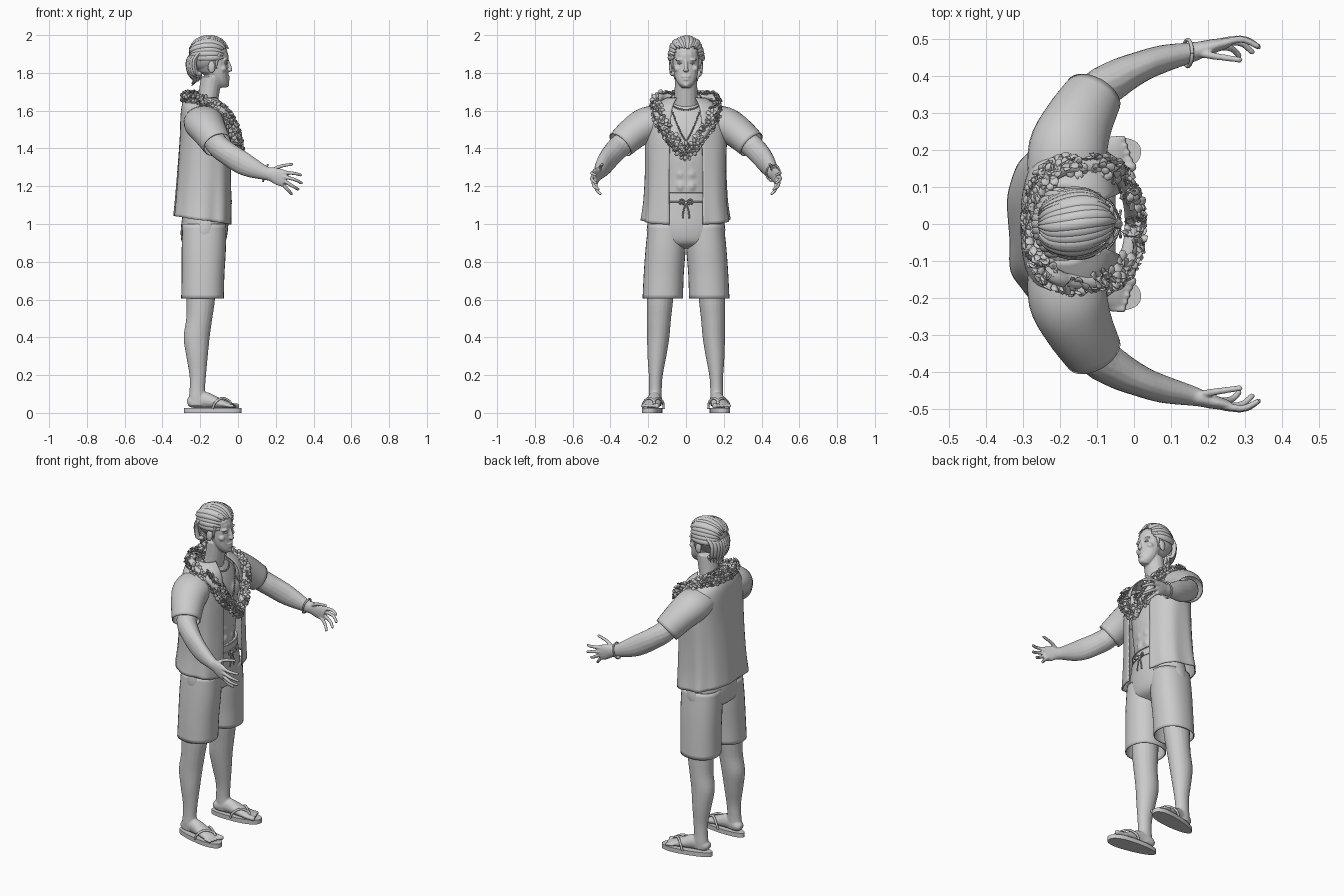
import bpy, bmesh, math, random
from math import sin, cos, pi, radians
from mathutils import Vector, Matrix

random.seed(4)
cube = bpy.data.objects.get("Cube")
if cube:
    bpy.data.objects.remove(cube)

grey = bpy.data.materials.new("plain grey")
grey.use_nodes = True
shade = (0.6, 0.6, 0.6, 1)
grey.diffuse_color = shade
grey.node_tree.nodes["Principled BSDF"].inputs["Base Color"].default_value = shade
X, Y, Z = Vector((1, 0, 0)), Vector((0, 1, 0)), Vector((0, 0, 1))


def power(v, e):
    return math.copysign(abs(v) ** e, v)


def smooth_path(rows, steps):
    """Catmull-Rom through rows of numbers."""
    rows = [Vector(r) for r in rows]
    ext = [rows[0]] + rows + [rows[-1]]
    out = []
    for i in range(len(rows) - 1):
        p, q, r, s = ext[i:i + 4]
        for k in range(steps):
            t = k / steps
            out.append(q + (r - p) * t / 2 + (p * 2 - q * 5 + r * 4 - s) * t * t / 2
                       + (q * 3 - p - r * 3 + s) * t ** 3 / 2)
    return out + [rows[-1]]


def skin_rows(bm, rows, closed=True):
    n = len(rows[0])
    for a, b in zip(rows, rows[1:]):
        for i in range(n if closed else n - 1):
            j = (i + 1) % n
            bm.faces.new((a[i], a[j], b[j], b[i]))


def tube(bm, stations, ref=Z, side=1, seg=16, steps=4, cap=True, level=False, e=1):
    """Tube through (x, y, z, half size along ref, half size across)."""
    path = smooth_path([(x, y * side, z, a, b) for x, y, z, a, b in stations], steps)
    pts = [Vector(p[:3]) for p in path]
    rows = []
    for i, p in enumerate(path):
        t = Z if level else (pts[min(i + 1, len(pts) - 1)] - pts[max(i - 1, 0)]).normalized()
        u = (ref - t * ref.dot(t)).normalized()
        v = t.cross(u)
        rows.append([bm.verts.new(pts[i] + u * (power(cos(k * 2 * pi / seg), e) * p[3])
                     + v * (power(sin(k * 2 * pi / seg), e) * p[4])) for k in range(seg)])
    skin_rows(bm, rows)
    if cap:
        bm.faces.new(rows[0])
        bm.faces.new(rows[-1])


def rod(bm, points, r, side=1, seg=8, r_end=None):
    """Round rod of even or tapering thickness."""
    n = len(points) - 1
    end = r if r_end is None else r_end
    tube(bm, [(*p, r + (end - r) * i / n, r + (end - r) * i / n) for i, p in enumerate(points)],
         Vector((.1, .2, 1)), side, seg)


def ball(bm, centre, radii, seg=16):
    m = Matrix.Translation(centre) @ Matrix.Diagonal((*radii, 1))
    bmesh.ops.create_uvsphere(bm, u_segments=seg, v_segments=seg // 2 + 1, radius=1, matrix=m)


def finish(bm, name, voxel=0, wall=0, soften=4):
    bmesh.ops.recalc_face_normals(bm, faces=bm.faces)
    mesh = bpy.data.meshes.new(name)
    bm.to_mesh(mesh)
    bm.free()
    mesh.materials.append(grey)
    ob = bpy.data.objects.new(name, mesh)
    bpy.context.collection.objects.link(ob)
    bpy.ops.object.select_all(action='DESELECT')
    ob.select_set(True)
    bpy.context.view_layer.objects.active = ob
    bpy.ops.object.shade_smooth_by_angle(angle=radians(50))
    if voxel:
        m = ob.modifiers.new("blend", 'REMESH')
        m.mode, m.voxel_size, m.use_smooth_shade = 'VOXEL', voxel, True
        s = ob.modifiers.new("soften", 'SMOOTH')
        s.iterations, s.factor = soften, .5
    if wall:
        ob.modifiers.new("wall", 'SOLIDIFY').thickness = wall
    return ob


# Head and neck
bm = bmesh.new()
ball(bm, (-.145, 0, 1.88), (.096, .076, .098))
tube(bm, [(-.085, 0, 1.722, .022, .022), (-.09, 0, 1.74, .041, .04), (-.1, 0, 1.77, .05, .057),
          (-.11, 0, 1.81, .058, .066), (-.12, 0, 1.86, .066, .07), (-.125, 0, 1.92, .068, .07)], X, level=True)
tube(bm, [(-.185, 0, 1.57, .065, .075), (-.16, 0, 1.66, .056, .062), (-.14, 0, 1.78, .056, .06)], X, level=True)
rod(bm, [(-.058, 0, 1.87), (-.046, 0, 1.84), (-.042, 0, 1.817)], .008, r_end=.012)
ball(bm, (-.043, 0, 1.815), (.013, .015, .01))
ball(bm, (-.052, 0, 1.78), (.009, .024, .006))
ball(bm, (-.052, 0, 1.766), (.009, .02, .006))
ball(bm, (-.058, 0, 1.738), (.012, .018, .014))
for s in (1, -1):
    ball(bm, (-.066, s * .032, 1.87), (.014, .026, .008))
    ball(bm, (-.08, s * .047, 1.822), (.02, .018, .018))
    ball(bm, (-.14, s * .08, 1.83), (.02, .01, .032))
finish(bm, "head_and_neck", voxel=.0045, soften=3)
for s, side in ((1, "left"), (-1, "right")):
    bm = bmesh.new()
    ball(bm, (-.066, s * .031, 1.851), (.011, .015, .006))
    finish(bm, side + "_eye")

# Swept-back hair: cap, top locks, nape locks
bm = bmesh.new()
ball(bm, (-.166, 0, 1.893), (.094, .086, .09), 24)
for i in range(17):
    phi = radians(-92 + 11.5 * i)
    r = 1 + random.uniform(-.03, .03)
    first = 22 + 28 * abs(sin(phi)) + random.uniform(-4, 4)
    lock = []
    for k in range(6):
        th = radians(first + (155 - first) * k / 5)
        w = (.3, .9, 1.1, 1, .8, .1)[k]
        lock.append((-.155 + .113 * r * cos(th), .087 * r * sin(th) * sin(phi + .2 * cos(th)),
                     1.884 + .103 * r * sin(th) * cos(phi), .011 * w, .017 * w))
    tube(bm, lock, Z if abs(sin(phi)) < .7 else Y, seg=8)
for i in range(11):
    y = -.075 + .015 * i
    low = 1.715 + 6 * y * y + random.uniform(0, .03)
    back = -.262 + 6 * y * y
    tube(bm, [(back + .05, y, 1.93, .008, .012), (back, y, 1.87, .012, .016),
              (back + .005, y * .95, 1.8, .012, .015), (back + .03, y * .8, low + .03, .009, .011),
              (back + .015, y * .8, low, .001, .001)], X, seg=8)
for s in (1, -1):
    rod(bm, [(-.1, .074, 1.9), (-.113, .075, 1.86), (-.116, .072, 1.82)], .013, s, r_end=.003)
finish(bm, "hair")

# Bare torso
bm = bmesh.new()
tube(bm, [(-.165, 0, 1.04, .1, .15), (-.165, 0, 1.2, .103, .15), (-.165, 0, 1.35, .113, .165),
          (-.17, 0, 1.48, .112, .18), (-.175, 0, 1.56, .095, .17), (-.18, 0, 1.62, .07, .1),
          (-.18, 0, 1.64, .05, .06)], X, seg=28, level=True)
for s in (1, -1):
    ball(bm, (-.082, s * .062, 1.47), (.034, .064, .05))
    for z in (1.2, 1.265, 1.33):
        ball(bm, (-.075, s * .028, z), (.022, .026, .03))
finish(bm, "torso", voxel=.008)

# Open shirt body with hanging folds
bm = bmesh.new()
profile = smooth_path([(1.02, -.185, .157, .235, .09), (1.12, -.18, .153, .222, .09),
                       (1.28, -.175, .146, .215, .09), (1.45, -.17, .139, .217, .085),
                       (1.56, -.172, .133, .212, .08), (1.625, -.18, .118, .175, .07),
                       (1.67, -.195, .085, .1, .05)], 4)
rows = []
for z, cx, rx, ry, gap in profile:
    e, hang = .8, max(0, (1.5 - z) / .5)
    g = math.asin((gap / ry) ** (1 / e))
    row = []
    for k in range(73):
        a = g + (2 * pi - 2 * g) * k / 72
        f = 1 + hang * (.022 * sin(7 * a + 1) + .014 * sin(11 * a))
        row.append(bm.verts.new((cx + rx * f * power(cos(a), e), ry * f * power(sin(a), e),
                                 z - .025 * cos(a) * hang)))
    rows.append(row)
skin_rows(bm, rows, closed=False)
finish(bm, "shirt_body", wall=.006)

# Shorts: seat, waistband, legs, drawstring
bm = bmesh.new()
tube(bm, [(-.167, 0, 1.165, .113, .16), (-.172, 0, 1.06, .12, .19), (-.178, 0, .97, .125, .208),
          (-.183, 0, .9, .112, .19), (-.185, 0, .87, .06, .12)], X, seg=32, level=True)
finish(bm, "shorts_seat")
bm = bmesh.new()
for z in (1.162, 1.118):
    ring = [(-.167 + .115 * cos(a), .162 * sin(a), z) for a in [k * pi / 16 for k in range(33)]]
    rod(bm, ring, .004, seg=6)
finish(bm, "waistband")
bm = bmesh.new()
for s in (1, -1):
    rod(bm, [(-.045, 0, 1.115), (-.038, .025, 1.13), (-.036, .036, 1.11), (-.042, .01, 1.105)], .004, s, 6)
    rod(bm, [(-.042, 0, 1.112), (-.038, .013, 1.07), (-.04, .018, 1.03)], .004, s, 6)
ball(bm, (-.042, 0, 1.112), (.008, .009, .008), 8)
finish(bm, "drawstring")

for s, side in ((1, "left"), (-1, "right")):
    bm = bmesh.new()
    tube(bm, [(-.179, .1, 1.0, .115, .1), (-.181, .108, .87, .117, .106), (-.185, .118, .73, .113, .106),
              (-.188, .123, .605, .113, .107)], X, s, seg=32, cap=False, level=True, e=.9)
    finish(bm, side + "_shorts_leg", wall=.006)

    # Sleeve
    bm = bmesh.new()
    tube(bm, [(-.185, .11, 1.55, .075, .1), (-.178, .2, 1.53, .092, .107), (-.15, .275, 1.485, .086, .094),
              (-.11, .347, 1.42, .077, .08)], Z, s, seg=28, cap=False)
    finish(bm, side + "_sleeve", wall=.005)

    # Arm and relaxed hand, thumb up
    bm = bmesh.new()
    tube(bm, [(-.17, .2, 1.52, .06, .06), (-.11, .34, 1.42, .062, .058), (-.05, .39, 1.37, .062, .052),
              (.02, .425, 1.325, .062, .042), (.08, .446, 1.295, .052, .037), (.15, .462, 1.268, .036, .028),
              (.18, .47, 1.262, .038, .023), (.215, .48, 1.25, .045, .019), (.25, .488, 1.238, .044, .014)], Z, s)
    fingers = [[(.2, .48, 1.265), (.25, .492, 1.272), (.295, .497, 1.268), (.332, .48, 1.26)],
               [(.2, .48, 1.255), (.25, .495, 1.248), (.3, .498, 1.235), (.335, .478, 1.217)],
               [(.2, .48, 1.245), (.245, .49, 1.227), (.29, .487, 1.2), (.318, .464, 1.184)],
               [(.19, .475, 1.24), (.235, .478, 1.21), (.265, .472, 1.18), (.283, .454, 1.16)],
               [(.16, .465, 1.27), (.2, .456, 1.295), (.235, .45, 1.308), (.285, .443, 1.316)]]
    for f in fingers:
        rod(bm, f, .0115, s, 10, .008)
        x, y, z = f[-1]
        ball(bm, (x, y * s, z), (.0085,) * 3, 10)
    finish(bm, side + "_arm", voxel=.004)

    # Leg, foot and toes
    bm = bmesh.new()
    tube(bm, [(-.19, .13, .78, .08, .075), (-.197, .138, .6, .075, .07), (-.205, .143, .5, .069, .064),
              (-.219, .147, .4, .069, .059), (-.217, .154, .3, .057, .05), (-.213, .16, .2, .044, .037),
              (-.215, .162, .13, .041, .034), (-.215, .163, .08, .046, .035), (-.215, .163, .04, .05, .034)],
         X, s, seg=20, level=True)
    tube(bm, [(-.268, .157, .052, .016, .02), (-.245, .158, .058, .032, .033), (-.18, .165, .068, .044, .036),
              (-.11, .175, .053, .029, .045), (-.05, .183, .041, .017, .048), (-.032, .185, .038, .011, .044)], Z, s)
    for i in range(5):
        r, y, tip = (.014 if i == 0 else .0095), .15 + .019 * i, -.006 - .006 * i
        rod(bm, [(-.07, y, .04), (tip, y + .004, .037)], r, s, 10)
        ball(bm, (tip, s * (y + .004), .037), (r, r, r), 10)
    finish(bm, side + "_leg", voxel=.005, soften=3)

    # Sandal sole and straps
    bm = bmesh.new()
    outline = []
    for k in range(48):
        x = -.133 + .152 * power(cos(k * pi / 24), .9)
        mid, half = .186 + .13 * (x + .05), .049 + .07 * (x + .133)
        outline.append(bm.verts.new((x, s * (mid + half * power(sin(k * pi / 24), .85)), 0)))
    sole = bmesh.ops.extrude_face_region(bm, geom=[bm.faces.new(outline)])
    bmesh.ops.translate(bm, vec=Z * .026, verts=[v for v in sole["geom"] if isinstance(v, bmesh.types.BMVert)])
    finish(bm, side + "_sandal_sole")
    bm = bmesh.new()
    for y in (.122, .224):
        rod(bm, [(-.03, .168, .028), (-.045, .169, .062), (-.085, (y + .17) / 2, .078), (-.12, y, .055),
                 (-.135, y + (y - .173) * .06, .022)], .0065, s)
    finish(bm, side + "_sandal_strap")

# Bracelet on the left wrist
bm = bmesh.new()
hoop = [(.145 + .012 * cos(a), .461 + .036 * cos(a + pi / 2), 1.27 + .044 * cos(a)) for a in
        [k * pi / 10 for k in range(21)]]
rod(bm, hoop, .005)
finish(bm, "bracelet")

# Beaded choker and long chain
bm = bmesh.new()
for k in range(48):
    a = k * pi / 24
    ball(bm, (-.155 + .074 * cos(a), .085 * sin(a), 1.655 - .05 * cos(a)), (.005,) * 3, 6)
    t = abs(k / 23.5 - 1)
    ball(bm, (-.04 - .05 * t * t, .085 * (k / 23.5 - 1), 1.44 + .19 * t ** 1.3), (.0045,) * 3, 6)
ball(bm, (-.036, 0, 1.428), (.006, .009, .014), 8)
finish(bm, "necklaces")


# Flower garland around the neck
def garland(a):
    return Vector((-.135 + .132 * power(cos(a), .6), .155 * sin(a),
                   1.36 + .31 * min(1, 1.2 * abs(sin(a / 2)))))


bm = bmesh.new()
rod(bm, [garland(k * pi / 20) for k in range(41)], .022)
finish(bm, "garland_core")
bm = bmesh.new()
for k in range(130):
    a = k * 2 * pi / 130
    along = (garland(a + .05) - garland(a - .05)).normalized()
    out = Vector((cos(a), sin(a), .5))
    out = (out - along * out.dot(along)).normalized()
    face = (Matrix.Rotation(random.uniform(-1.7, 1.7), 3, along) @ out + along * random.uniform(-.4, .4)).normalized()
    spot = Matrix.Translation(garland(a) + face * .02) @ face.to_track_quat('Z', 'Y').to_matrix().to_4x4()
    size, turn = random.uniform(.024, .032), random.uniform(0, pi)
    for p in range(5):
        m = spot @ Matrix.Rotation(turn + p * 2 * pi / 5, 4, 'Z') @ Matrix.Scale(size, 4)
        leaf = [bm.verts.new(m @ Vector(c)) for c in ((0, 0, -.2), (.55, .38, .25), (.9, .3, .35), (1.1, 0, .25),
                                                    (.9, -.3, .35), (.55, -.38, .25), (.6, 0, .08))]
        for i in range(6):
            bm.faces.new((leaf[i], leaf[(i + 1) % 6], leaf[6]))
finish(bm, "garland_flowers", wall=.0015)
